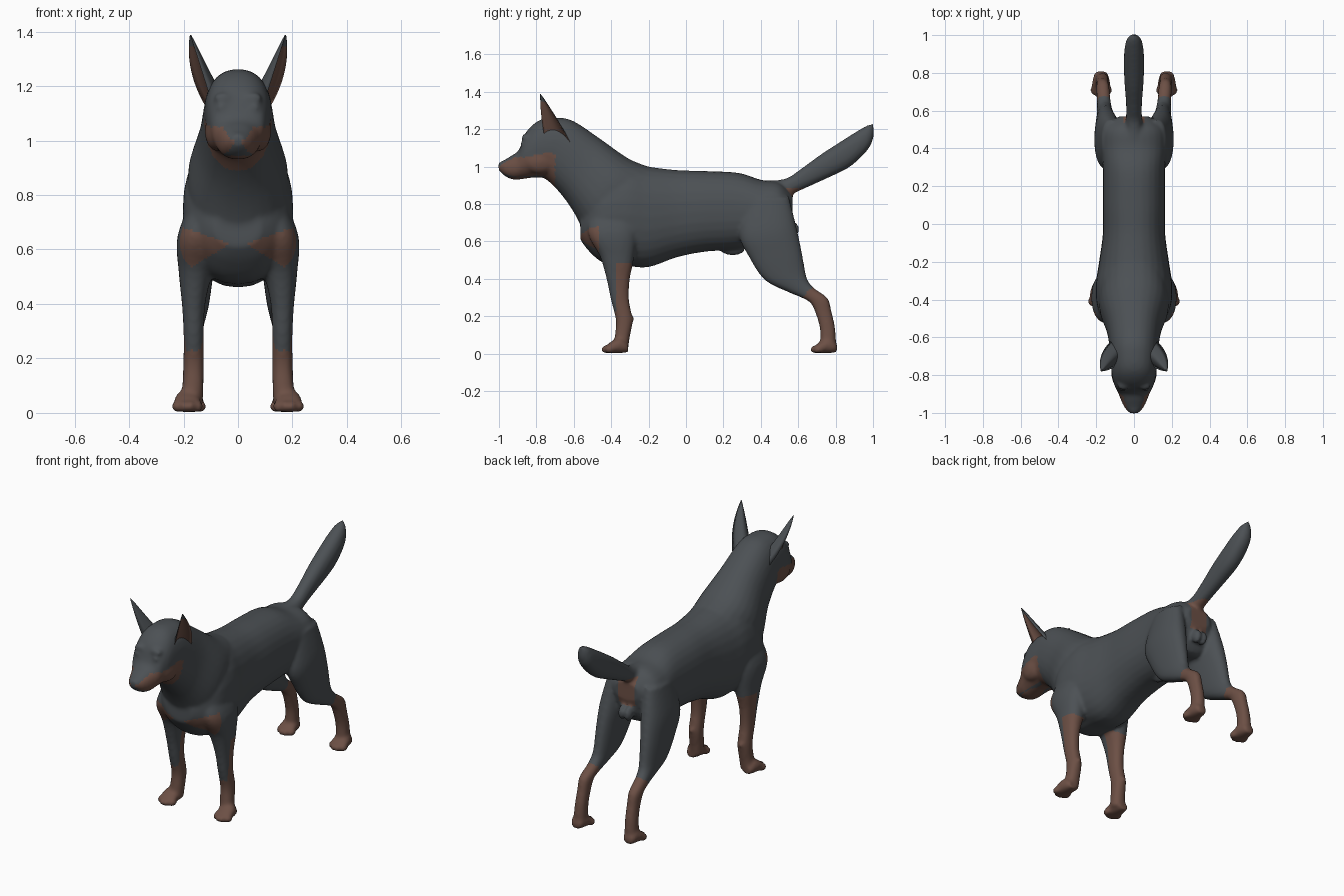
import bpy, bmesh, math
from mathutils import Vector, Matrix

if "Cube" in bpy.data.objects:
    bpy.data.objects.remove(bpy.data.objects["Cube"])


def material(name, rgb):
    m = bpy.data.materials.new(name)
    m.diffuse_color = (*rgb, 1)
    m.use_nodes = True
    m.node_tree.nodes["Principled BSDF"].inputs["Base Color"].default_value = m.diffuse_color
    return m


slate = material("slate_coat", (0.072, 0.081, 0.089))
tan = material("tan_markings", (0.15, 0.079, 0.059))

body = bmesh.new()


def spline(p0, p1, p2, p3, t):
    return [0.5 * (2 * b + (c - a) * t + (2 * a - 5 * b + 4 * c - d) * t * t
                   + (3 * b - a - 3 * c + d) * t ** 3)
            for a, b, c, d in zip(p0, p1, p2, p3)]


def tube(stations, side=1, dx=0, dy=0, n=28, steps=5):
    """Closed loft; station = outline point (y, z), opposite point (y, z), half width, x centre."""
    st = [(*s, 0) if len(s) == 5 else s for s in stations]
    rows = []
    for i in range(len(st) - 1):
        a, d = st[max(i - 1, 0)], st[min(i + 2, len(st) - 1)]
        rows += [spline(a, st[i], st[i + 1], d, k / steps) for k in range(steps)]
    rows.append(list(st[-1]))
    rings = []
    for y1, z1, y2, z2, rx, xc in rows:
        ring = []
        for k in range(n):
            a = 2 * math.pi * k / n
            c, s = [math.copysign(abs(v) ** 0.88, v) for v in (math.cos(a), math.sin(a))]
            ring.append(body.verts.new((side * (xc + dx + rx * s),
                                        (y1 + y2) / 2 + c * (y1 - y2) / 2 + dy,
                                        (z1 + z2) / 2 + c * (z1 - z2) / 2)))
        rings.append(ring)
    for r, q in zip(rings, rings[1:]):
        for k in range(n):
            body.faces.new((r[k], r[(k + 1) % n], q[(k + 1) % n], q[k]))
    body.faces.new(rings[0])
    body.faces.new(rings[-1])


def ball(pos, radii):
    m = Matrix.Translation(pos) @ Matrix.Diagonal((*radii, 1))
    bmesh.ops.create_uvsphere(body, u_segments=16, v_segments=10, radius=1, matrix=m)


# Torso, rump to breast
tube([(.57, .85, .57, .74, .08), (.50, .915, .51, .60, .165), (.40, .93, .40, .60, .172),
      (.28, .967, .28, .56, .165), (.10, .977, .10, .545, .165), (-.05, .982, -.05, .515, .165),
      (-.20, 1.0, -.20, .463, .185), (-.32, 1.02, -.32, .47, .202), (-.44, .98, -.44, .485, .195),
      (-.52, .86, -.52, .55, .15), (-.565, .75, -.565, .61, .085)])

# Neck, skull and muzzle
tube([(-.20, 1.0, -.53, .58, .18), (-.31, 1.045, -.57, .70, .183), (-.46, 1.15, -.65, .83, .145),
      (-.60, 1.243, -.745, .93, .127), (-.69, 1.262, -.80, .942, .122),
      (-.78, 1.25, -.845, .938, .115), (-.855, 1.185, -.88, .933, .098),
      (-.893, 1.09, -.905, .93, .082), (-.94, 1.055, -.94, .935, .066),
      (-.98, 1.03, -.975, .955, .046), (-1.005, 1.015, -1.0, .98, .022)])

# Tail
tube([(.42, .925, .50, .80, .05), (.53, .935, .575, .855, .042), (.61, .985, .66, .895, .042),
      (.72, 1.065, .77, .945, .050), (.82, 1.13, .87, .995, .054), (.91, 1.187, .945, 1.06, .050),
      (.968, 1.22, .988, 1.115, .038), (1.0, 1.23, 1.005, 1.17, .016)])

FRONT_LEG = [(-.49, .80, -.27, .80, .05, .11), (-.525, .65, -.26, .65, .075, .147),
             (-.46, .52, -.28, .50, .060, .157), (-.425, .40, -.30, .40, .043, .163),
             (-.402, .29, -.305, .29, .037, .163), (-.375, .18, -.286, .18, .038, .163),
             (-.38, .10, -.30, .09, .039, .166), (-.385, .03, -.31, .02, .042, .172)]
HIND_LEG = [(.32, .82, .55, .84, .05, .12), (.285, .64, .59, .68, .070, .137),
            (.335, .52, .618, .55, .060, .147), (.42, .395, .64, .43, .048, .152),
            (.54, .332, .655, .385, .040, .156), (.61, .303, .69, .347, .036, .160),
            (.665, .272, .757, .297, .035, .165), (.695, .21, .777, .23, .033, .166),
            (.715, .14, .797, .14, .034, .168), (.718, .08, .802, .06, .037, .170),
            (.715, .03, .80, .02, .040, .172)]
PAW = [(-.31, .05, -.31, .008, .03), (-.35, .085, -.35, .003, .044),
       (-.40, .065, -.40, .003, .050), (-.428, .04, -.428, .003, .044)]

for side in (1, -1):
    tube(FRONT_LEG, side)
    tube(HIND_LEG, side)
    # Paws with four toes
    for dx, dy in ((.186, 0), (.174, 1.118)):
        tube(PAW, side, dx, dy)
        for k, off in enumerate((-.041, -.014, .014, .041)):
            y = -.428 if k in (1, 2) else -.41
            ball((side * (dx + off), y + dy, .023), (.016, .027, .022))
    # Wrist pad, eyelids and cheeks
    ball((side * .165, -.292, .185), (.02, .014, .02))
    ball((side * .062, -.868, 1.122), (.02, .02, .014))
    ball((side * .055, -.855, 1.155), (.035, .025, .022))
    ball((side * .075, -.78, 1.03), (.047, .09, .07))
    ball((side * .02, .572, .665), (.024, .034, .042))
# Nose pad and belly fold
ball((0, -.985, 1.01), (.03, .018, .02))
ball((0, .25, .553), (.026, .065, .027))
bmesh.ops.recalc_face_normals(body, faces=body.faces)


def is_tan(p):
    x, y, z = abs(p.x), p.y, p.z
    if y < -.70 and z > .88:                       # jaw and cheeks
        top = min(1.05 + .22 * max(y + .86, 0), 1.09)
        if y < -.93:
            top = 1.05 + .7 * (y + .93)
        return z < top and (x > .05 * min(1, (y + 1.03) / .09) or z < .945) and z + y < .36
    if y < -.465 and .5 < z < .7:                  # breast patches
        return .62 - .6 * (x - .03) < z < .62 + .36 * (x - .03) and x > .03
    if y < -.2 and z < .5 and x > .09:             # forelegs
        return z < .23 or (y > -.372 and z < .49 - .5 * max(0, y + .31))
    if y > .55 and z < .37:                        # hind feet
        return y - z > .32
    return y > .5 and x < .055 and .71 < z < .885  # under the tail


# Fuse the lofted parts into one smooth skin
mesh = bpy.data.meshes.new("body_parts")
body.to_mesh(mesh)
body.free()
src = bpy.data.objects.new("body_parts", mesh)
bpy.context.collection.objects.link(src)
rm = src.modifiers.new("fuse", 'REMESH')
rm.mode, rm.voxel_size = 'VOXEL', 0.01
sm = src.modifiers.new("soften", 'SMOOTH')
sm.factor, sm.iterations = 0.5, 7
dg = bpy.context.evaluated_depsgraph_get()
skin = bpy.data.meshes.new_from_object(src.evaluated_get(dg))
bpy.data.objects.remove(src)
skin.materials.clear()
skin.materials.append(slate)
skin.materials.append(tan)
for f in skin.polygons:
    f.use_smooth = True
    f.material_index = int(is_tan(f.center))
bpy.context.collection.objects.link(bpy.data.objects.new("dog_body", skin))


# Pricked ears: tapering crescent shells, tan inside
def ear(name, side, rows=12, n=8):
    tip = Vector((.176, -.78, 1.392))
    left, right = Vector((.10, -.755, 1.15)), Vector((.122, -.62, 1.13))
    back = Vector((-.85, .5, 0))
    bm = bmesh.new()
    rings = []
    for i in range(rows + 1):
        t = .985 * i / rows
        bow = 4 * t * (1 - t)
        a = left.lerp(tip, t) + Vector((0, -.006, 0)) * bow
        b = right.lerp(tip, t) + Vector((.024, .005, 0)) * bow
        depth = .085 * (1 - t) ** .75
        arc = [(k / n, 1) for k in range(n + 1)] + [(k / n, .45) for k in range(n - 1, 0, -1)]
        ring = []
        for u, d in arc:
            p = a.lerp(b, u) + back * depth * d * math.sin(math.pi * u) ** .8
            ring.append(bm.verts.new((side * p.x, p.y, p.z)))
        rings.append(ring)
    m = 2 * n
    for i, (r, q) in enumerate(zip(rings, rings[1:])):
        for k in range(m):
            f = bm.faces.new((r[k], r[(k + 1) % m], q[(k + 1) % m], q[k]))
            f.material_index = int(k >= n and i < rows - 2)
            f.smooth = True
    bm.faces.new(rings[0])
    bm.faces.new(rings[-1])
    bmesh.ops.recalc_face_normals(bm, faces=bm.faces)
    me = bpy.data.meshes.new(name)
    bm.to_mesh(me)
    bm.free()
    me.materials.append(slate)
    me.materials.append(tan)
    bpy.context.collection.objects.link(bpy.data.objects.new(name, me))


ear("ear_left", 1)
ear("ear_right", -1)
